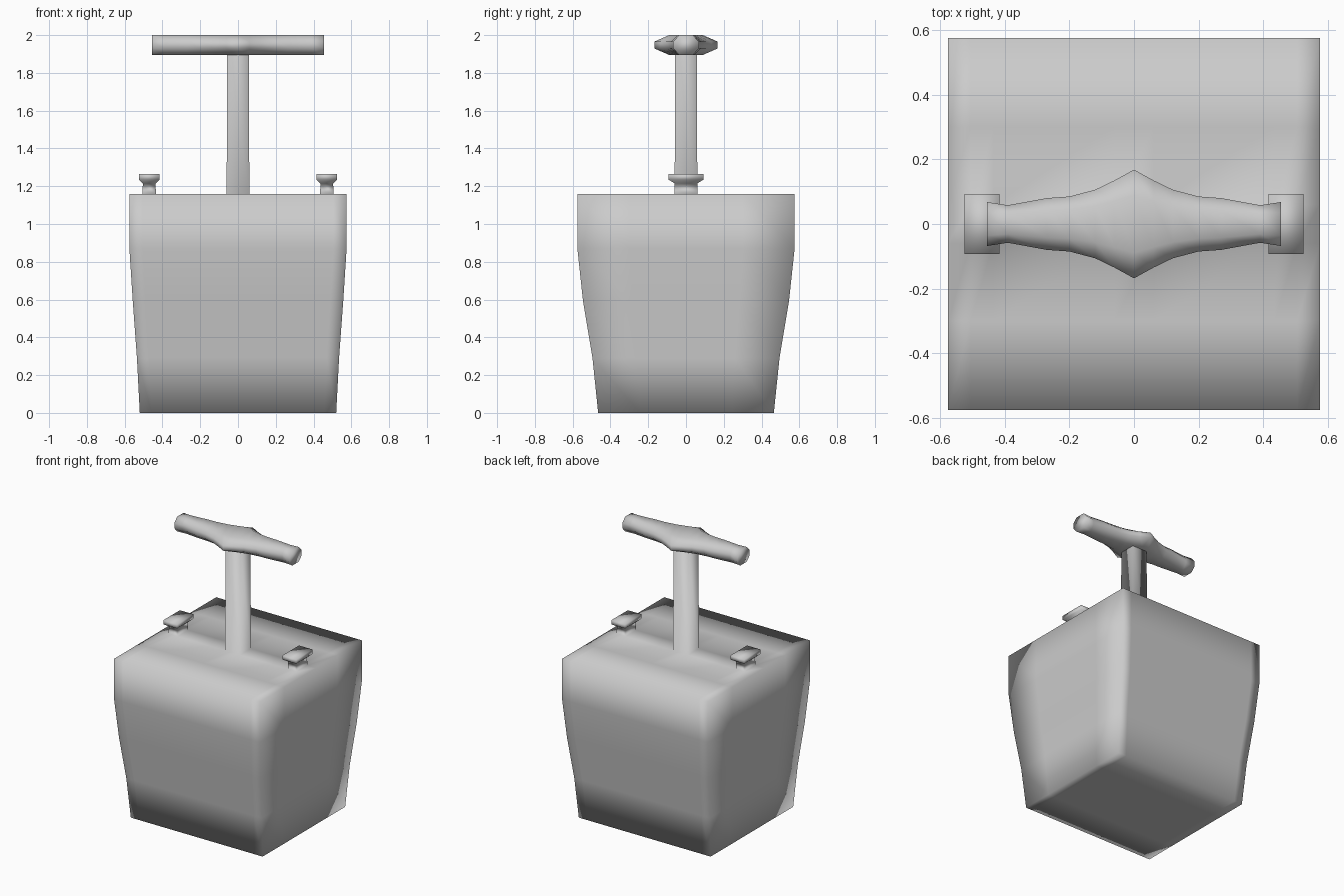
import bpy, bmesh
from mathutils import Vector

if "Cube" in bpy.data.objects:
    bpy.data.objects.remove(bpy.data.objects["Cube"])

grey = bpy.data.materials.new("plain grey")
grey.diffuse_color = (0.6, 0.6, 0.6, 1)
grey.use_nodes = True
grey.node_tree.nodes["Principled BSDF"].inputs["Base Color"].default_value = grey.diffuse_color


def finish(bm, name):
    bmesh.ops.recalc_face_normals(bm, faces=bm.faces[:])
    me = bpy.data.meshes.new(name)
    bm.to_mesh(me)
    bm.free()
    me.materials.append(grey)
    for p in me.polygons:
        p.use_smooth = True
    ob = bpy.data.objects.new(name, me)
    bpy.context.collection.objects.link(ob)
    return ob


# box body: a cube cut into a grid, then tapered towards the bottom
TOP, HALF = 1.16, 0.575
levels = {0.0: (0.52, 0.465), 0.29: (0.535, 0.495), 0.59: (0.557, 0.545),
          0.87: (HALF, HALF), TOP: (HALF, HALF)}
bm = bmesh.new()
bmesh.ops.create_cube(bm, size=1)
for v in bm.verts:
    v.co = Vector((v.co.x * 2 * HALF, v.co.y * 2 * HALF, (v.co.z + 0.5) * TOP))
cuts = [(0, c) for c in (-0.505, -0.435, -0.06, 0.06, 0.435, 0.505)]
cuts += [(1, c) for c in (-0.3, -0.06, 0.06, 0.3)]
cuts += [(2, c) for c in (0.29, 0.59, 0.87)]
for axis, c in cuts:
    co, no = Vector((0, 0, 0)), Vector((0, 0, 0))
    co[axis], no[axis] = c, 1
    bmesh.ops.bisect_plane(bm, geom=bm.verts[:] + bm.edges[:] + bm.faces[:],
                           plane_co=co, plane_no=no)
for v in bm.verts:
    z = min(levels, key=lambda k: abs(k - v.co.z))
    hx, hy = levels[z]
    v.co.x *= hx / HALF
    v.co.y *= hy / HALF


def grow(cx, steps):
    """Extrude the top face at (cx, 0) through (z, half x, half y) steps."""
    face = min(bm.faces, key=lambda f: (f.calc_center_median() - Vector((cx, 0, TOP))).length)
    for z, hx, hy in steps:
        face = bmesh.ops.extrude_discrete_faces(bm, faces=[face])["faces"][0]
        mid = face.calc_center_median()
        for v in face.verts:
            v.co = Vector((cx + (hx if v.co.x > mid.x else -hx),
                           hy if v.co.y > mid.y else -hy, z))


# plunger shaft and the two wire terminals grow out of the top
grow(0, [(1.92, 0.058, 0.058)])
for s in (-1, 1):
    grow(s * 0.47, [(1.215, 0.034, 0.06), (1.235, 0.054, 0.093), (1.265, 0.054, 0.093)])
finish(bm, "plunger_box")

# handle: eight-sided sections along x, wide in the middle
half = [(0.06, 0.135), (0.12, 0.106), (0.2, 0.085), (0.27, 0.08),
        (0.39, 0.058), (0.455, 0.068)]
stations = [(-x, w) for x, w in reversed(half)] + [(0, 0.168)] + half
bm = bmesh.new()
rings = []
for x, w in stations:
    section = [(w, 0.018), (0.53 * w, 0.0525), (-0.53 * w, 0.0525), (-w, 0.018),
               (-w, -0.018), (-0.53 * w, -0.0525), (0.53 * w, -0.0525), (w, -0.018)]
    rings.append([bm.verts.new((x, y, 1.9475 + z)) for y, z in section])
for a, b in zip(rings, rings[1:]):
    for i in range(8):
        j = (i + 1) % 8
        bm.faces.new((a[i], a[j], b[j], b[i]))
bm.faces.new(rings[0])
bm.faces.new(rings[-1])
finish(bm, "handle")
